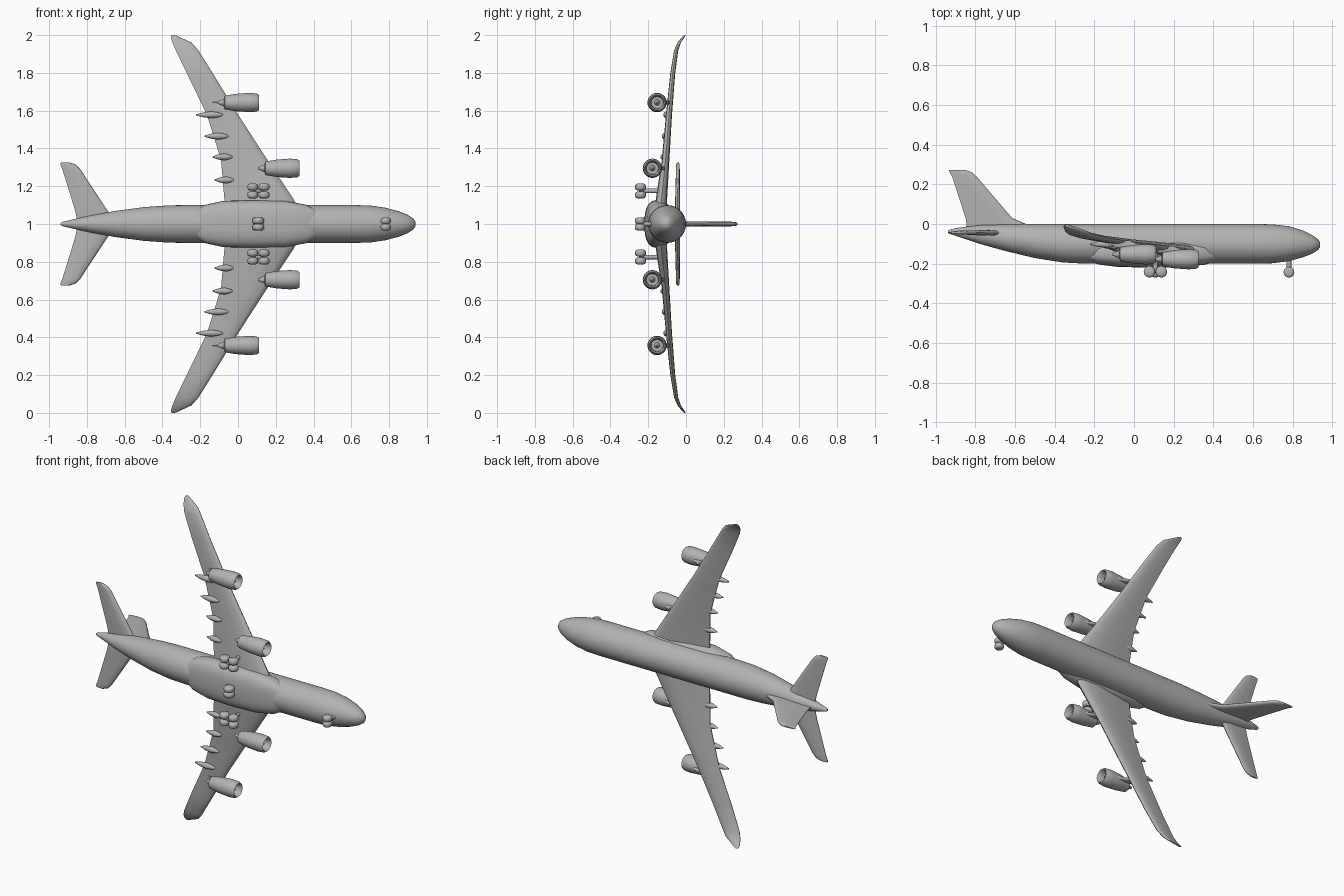
import bpy, bmesh, math
from mathutils import Vector

if "Cube" in bpy.data.objects:
    bpy.data.objects.remove(bpy.data.objects["Cube"])

# One flat paint for the whole airliner; span runs along z, nose points to +x, belly to -y
paint = bpy.data.materials.new("light grey")
paint.diffuse_color = (0.45, 0.45, 0.45, 1)
paint.use_nodes = True
paint.node_tree.nodes["Principled BSDF"].inputs["Base Color"].default_value = paint.diffuse_color


def loft(name, rings, angle=40):
    """Skin a list of equal-length point rings and cap both ends."""
    bm = bmesh.new()
    loops = [[bm.verts.new(p) for p in ring] for ring in rings]
    n = len(loops[0])
    for a, b in zip(loops, loops[1:]):
        for i in range(n):
            j = (i + 1) % n
            bm.faces.new((a[i], a[j], b[j], b[i]))
    bm.faces.new(loops[0])
    bm.faces.new(loops[-1])
    bmesh.ops.recalc_face_normals(bm, faces=bm.faces)
    mesh = bpy.data.meshes.new(name)
    bm.to_mesh(mesh)
    bm.free()
    mesh.materials.append(paint)
    obj = bpy.data.objects.new(name, mesh)
    bpy.context.collection.objects.link(obj)
    bpy.ops.object.select_all(action='DESELECT')
    obj.select_set(True)
    bpy.context.view_layer.objects.active = obj
    bpy.ops.object.shade_smooth_by_angle(angle=math.radians(angle))
    return obj


def oval(x, y, z, ry, rz, n=32, power=1.0):
    """Cross-section across x; power below 1 makes it boxier."""
    pts = []
    for i in range(n):
        a = 2 * math.pi * i / n
        c, s = math.cos(a), math.sin(a)
        pts.append(Vector((x, y + ry * math.copysign(abs(c) ** power, c),
                           z + rz * math.copysign(abs(s) ** power, s))))
    return pts


def foil(lead, trail, thick):
    """Wing section as (chord position, offset) pairs."""
    shape = [(0, 0), (.03, .5), (.12, .85), (.35, 1), (.7, .6), (1, .12)]
    pts = shape + [(c, -t) for c, t in reversed(shape[1:])]
    return [(lead + (trail - lead) * c, t * thick / 2) for c, t in pts]


def body(name, profile, y, z, n=24):
    """Round body along x from (x, radius) pairs."""
    return loft(name, [oval(x, y, z, r, r, n) for x, r in profile])


def wheel(name, x, y, z, r, width):
    """Tyre with its axle along z."""
    prof = [(-.5, .55), (-.4, .85), (-.2, 1), (.2, 1), (.4, .85), (.5, .55)]
    loft(name, [[(x + r * k * math.cos(a * math.pi / 10), y + r * k * math.sin(a * math.pi / 10),
                  z + w * width) for a in range(20)] for w, k in prof])


def strut(name, x, z, y0, y1, r):
    """Round leg along y."""
    loft(name, [[(x + r * math.cos(a * math.pi / 6), y, z + r * math.sin(a * math.pi / 6))
                 for a in range(12)] for y in (y0, y1)])


# Fuselage: x, top y, bottom y, half width
hull = [(.94, -.094, -.114, .01), (.93, -.078, -.13, .028), (.90, -.056, -.15, .048),
        (.85, -.032, -.169, .068), (.78, -.011, -.188, .086), (.70, -.002, -.198, .098),
        (.62, 0, -.2, .1), (.2, 0, -.2, .1), (-.25, 0, -.2, .1), (-.36, 0, -.194, .099),
        (-.5, 0, -.172, .089), (-.65, -.001, -.136, .069), (-.78, -.006, -.1, .045),
        (-.88, -.018, -.066, .023), (-.93, -.028, -.05, .011), (-.94, -.034, -.045, .005)]
loft("fuselage", [oval(x, (t + b) / 2, 1, (t - b) / 2, w, 40) for x, t, b, w in hull])

# Belly fairing: x, centre y, half height, half width
belly = [(-.24, -.15, .03, .06), (-.18, -.147, .057, .1), (-.08, -.147, .07, .122),
         (.08, -.148, .072, .126), (.25, -.147, .07, .122), (.36, -.147, .058, .102),
         (.43, -.15, .035, .065)]
loft("belly_fairing", [oval(x, y, 1, h, w, 32, .75) for x, y, h, w in belly])

# Wing and tailplane stations: span, leading x, trailing x, y, thickness
wing = [(.04, .345, -.075, -.135, .065), (.13, .295, -.072, -.13, .06),
        (.34, .155, -.09, -.108, .04), (.58, .0, -.165, -.09, .032), (.8, -.135, -.272, -.07, .026),
        (.92, -.21, -.33, -.052, .022), (.96, -.245, -.347, -.036, .018),
        (.99, -.31, -.356, -.014, .014), (1, -.335, -.352, -.006, .01)]
tailplane = [(.01, -.65, -.85, -.045, .028), (.07, -.69, -.862, -.045, .028),
             (.29, -.835, -.93, -.043, .02), (.315, -.86, -.94, -.043, .018),
             (.325, -.89, -.938, -.043, .01)]
flap_pods = [(.233, -.05, -.125, -.125), (.355, -.06, -.135, -.118),
             (.465, -.08, -.178, -.11), (.578, -.11, -.222, -.102)]
# Engine outline from tail cone, round the lip, into the duct and out to the spinner
engine = [(-.22, .005), (-.185, .02), (-.18, .036), (-.12, .046), (-.05, .051), (-.012, .048),
          (0, .041), (-.01, .034), (-.045, .031), (-.046, .015), (-.02, .003)]

for side, label in ((1, "left"), (-1, "right")):
    for name, table in (("wing", wing), ("tailplane", tailplane)):
        loft(f"{label}_{name}", [[(x, y + t, 1 + side * s) for x, t in foil(a, b, th)]
                                 for s, a, b, y, th in table], 50)

    # Flap track pods under the trailing edge
    for i, (s, x0, x1, y) in enumerate(flap_pods):
        prof = [(0, .004), (.15, .012), (.4, .018), (.7, .014), (1, .003)]
        body(f"{label}_flap_pod_{i + 1}", [(x0 + .03 + (x1 - x0 - .03) * k, r) for k, r in prof],
             y, 1 + side * s, 12)

    # Engines hung on pylons: span, intake x, axis y, wing y, pylon top leading x
    for where, s, x, y, top, lead in (("inner", .295, .325, -.178, -.112, .2),
                                      ("outer", .643, .11, -.153, -.084, -.02)):
        z = 1 + side * s
        body(f"{label}_{where}_engine", [(x + dx, r) for dx, r in engine], y, z, 28)
        loft(f"{label}_{where}_pylon",
             [[(px, py, z + t) for px, t in foil(a, b, .02)]
              for py, a, b in ((y + .035, x - .05, x - .2), (top, lead, lead - .14))])

    # Main landing gear: leg, beam and four wheels
    z = 1 + side * .175
    strut(f"{label}_main_leg", .108, z, -.24, -.12, .012)
    body(f"{label}_main_beam", [(.075, .009), (.14, .009)], -.24, z, 10)
    for dx in (-.03, .03):
        for dz in (-.021, .021):
            wheel(f"{label}_main_wheel", .108 + dx, -.241, z + dz, .029, .036)

# Tail fin: y, leading x, trailing x, thickness
fin = [(-.03, -.5, -.85, .026), (0, -.545, -.845, .028), (.03, -.615, -.85, .028),
       (.24, -.795, -.918, .024), (.262, -.82, -.932, .02), (.272, -.85, -.934, .01)]
loft("tail_fin", [[(x, y, 1 + t) for x, t in foil(a, b, th)] for y, a, b, th in fin], 50)

# Centre and nose landing gear, each a leg with twin wheels
for name, x, r in (("centre", .107, .031), ("nose", .782, .027)):
    strut(f"{name}_leg", x, 1, -.24, -.15, .012)
    for dz in (-.017, .017):
        wheel(f"{name}_wheel", x, -.27 + r, 1 + dz, r, .034)
